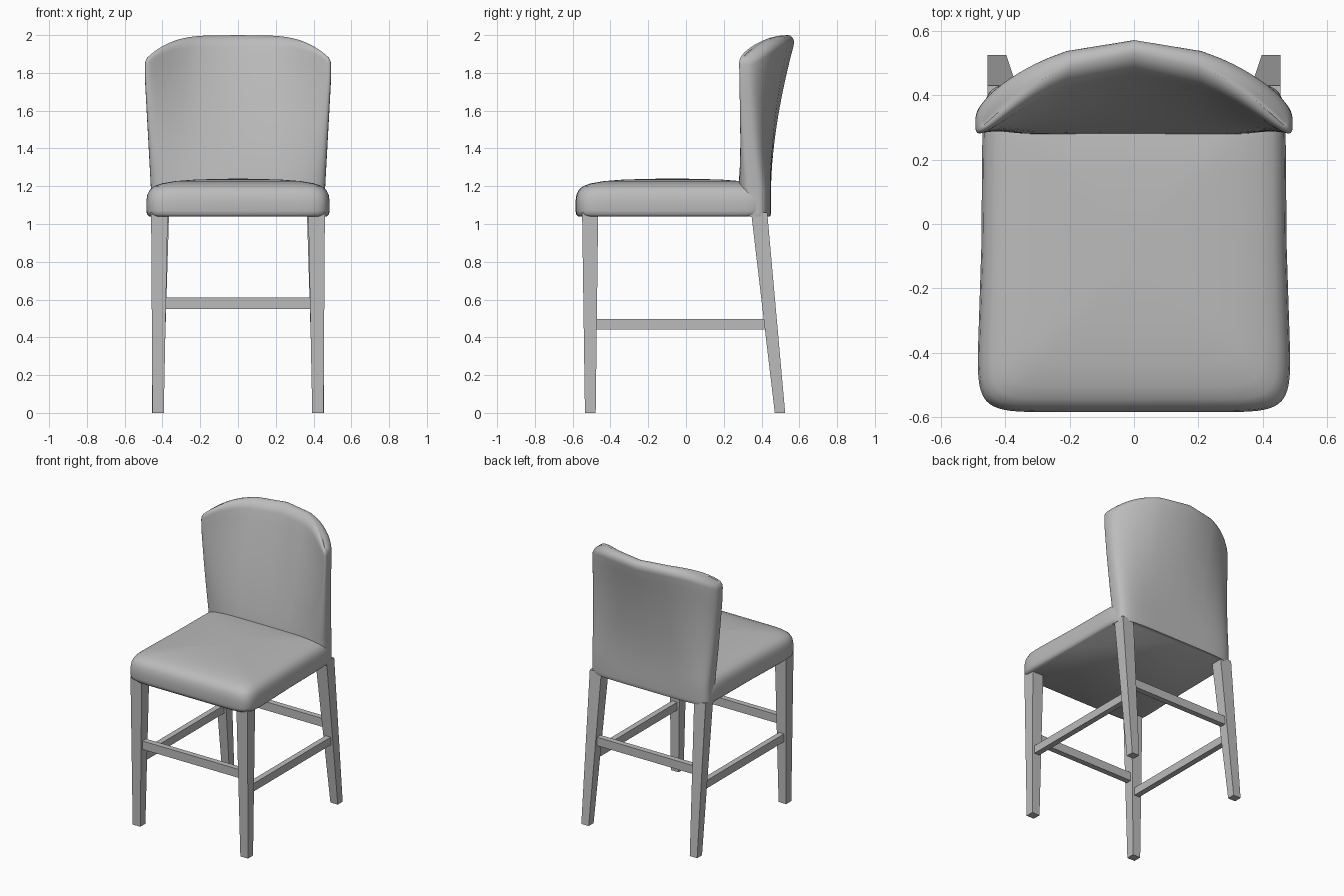
import bpy, bmesh
from math import sin, cos, pi, copysign

cube = bpy.data.objects.get("Cube")
if cube:
    bpy.data.objects.remove(cube, do_unlink=True)


def material(name, rgb):
    m = bpy.data.materials.new(name)
    m.use_nodes = True
    m.diffuse_color = (*rgb, 1)
    m.node_tree.nodes["Principled BSDF"].inputs["Base Color"].default_value = (*rgb, 1)
    return m


GREY = material("plain grey", (0.5, 0.5, 0.5))


def loft(name, rings, smooth=False):
    """Skin a stack of closed point rings and cap both ends."""
    bm = bmesh.new()
    loops = [[bm.verts.new(p) for p in ring] for ring in rings]
    n = len(loops[0])
    for a, b in zip(loops, loops[1:]):
        for i in range(n):
            j = (i + 1) % n
            bm.faces.new((a[i], a[j], b[j], b[i]))
    bm.faces.new(loops[0])
    bm.faces.new(loops[-1])
    bmesh.ops.recalc_face_normals(bm, faces=bm.faces)
    me = bpy.data.meshes.new(name)
    bm.to_mesh(me)
    bm.free()
    me.materials.append(GREY)
    ob = bpy.data.objects.new(name, me)
    bpy.context.collection.objects.link(ob)
    if smooth:
        bpy.ops.object.select_all(action="DESELECT")
        ob.select_set(True)
        bpy.context.view_layer.objects.active = ob
        bpy.ops.object.shade_smooth_by_angle(angle=pi / 4)
    return ob


def spow(v, e):
    return copysign(abs(v) ** e, v)


def outline(px, py, count=64):
    """Unit rounded rectangle; smaller powers give squarer corners."""
    angles = [2 * pi * i / count for i in range(count)]
    return [(spow(cos(a), px), spow(sin(a), py)) for a in angles]


def rect(x0, x1, y0, y1, z):
    return [(x0, y0, z), (x1, y0, z), (x1, y1, z), (x0, y1, z)]


# Seat cushion: rounded slab with a crowned top, a little wider at the front
def seat_ring(inset, z):
    ring = []
    for u, v in outline(0.2, 0.2):
        y = -0.0725 + v * (0.5125 - inset)
        half = 0.472 + 0.02 * max(0, -y / 0.585) - inset
        ring.append((u * half, y, z))
    return ring


seat_steps = [(0.015, 1.04), (0.004, 1.05), (0, 1.07), (0, 1.12), (0.005, 1.155),
              (0.018, 1.182), (0.04, 1.2), (0.08, 1.215), (0.15, 1.227),
              (0.25, 1.235), (0.38, 1.239), (0.46, 1.24)]
loft("seat_cushion", [seat_ring(*s) for s in seat_steps], True)


# Backrest: flat at the base, wrapping forward at both sides towards the top
def back_ring(t, shrink):
    ring = []
    z0 = 1.04
    s = max(0, (t - 0.15) / 0.85)
    width = 0.46 + 0.033 * min(1, s * 1.2) - shrink * 0.03
    for u, v in outline(0.35, 0.6, 72):
        front = 0.275 + 0.215 * s ** 1.2 - 0.255 * s ** 1.1 * u * u
        rear = 0.45 + 0.135 * s ** 1.7 - 0.2 * s ** 1.2 * u * u
        mid, half = (front + rear) / 2, (rear - front) / 2
        top = 2.0 - 0.11 * abs(u) ** 4
        ring.append((u * width, mid + v * half * (1 - shrink), z0 + t * (top - z0)))
    return ring


back_steps = [(0, 0.06), (0.012, 0.01), (0.03, 0)]
back_steps += [(0.03 + 0.91 * i / 14, 0) for i in range(1, 15)]
back_steps += [(0.94 + 0.06 * sin(a), 1 - cos(a)) for a in [pi / 2 * k / 8 for k in range(1, 8)]]
back_steps.append((1, 0.94))
loft("backrest", [back_ring(*s) for s in back_steps], True)


# Tapered legs and side rails, mirrored left and right
def mirrored(name, rings):
    for side, sign in (("left", 1), ("right", -1)):
        loft(f"{name}_{side}", [[(sign * x, y, z) for x, y, z in r] for r in rings])


mirrored("front_leg", [rect(0.393, 0.453, -0.535, -0.478, 0),
                       rect(0.372, 0.46, -0.55, -0.465, 1.06)])
mirrored("back_leg", [rect(0.397, 0.455, 0.47, 0.525, 0),
                      rect(0.365, 0.455, 0.345, 0.43, 1.06)])
mirrored("side_rail", [rect(0.4, 0.44, -0.49, 0.435, z) for z in (0.442, 0.498)])

# Cross rails between the legs
for name, y in (("front_rail", -0.508), ("back_rail", 0.437)):
    loft(name, [rect(-0.4, 0.4, y - 0.02, y + 0.02, z) for z in (0.55, 0.61)])
